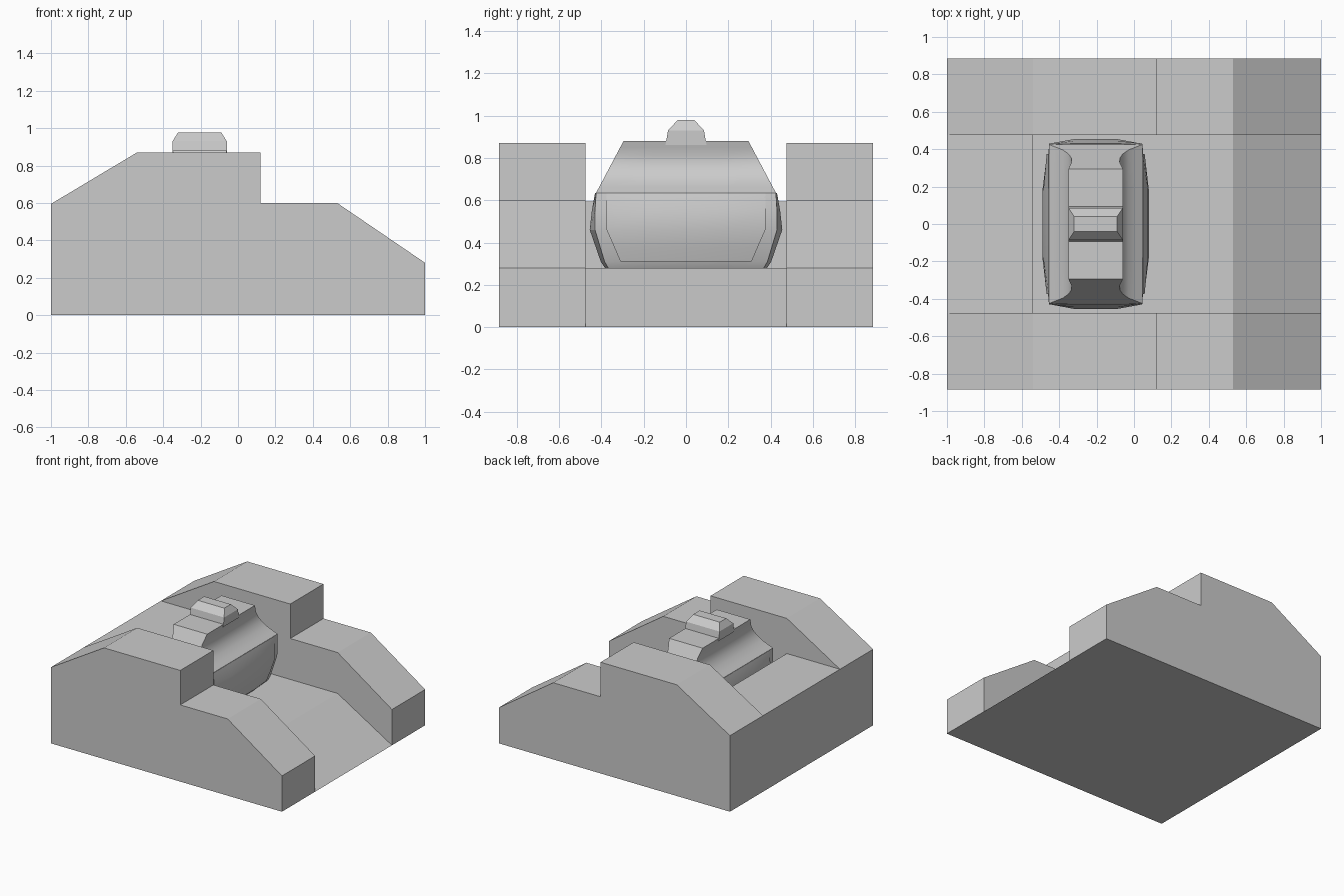
import bpy, bmesh, math

if "Cube" in bpy.data.objects:
    bpy.data.objects.remove(bpy.data.objects["Cube"])

CX = -0.205  # centre of the pod along x


def make(name, verts, faces, smooth=None):
    me = bpy.data.meshes.new(name)
    bm = bmesh.new()
    vs = [bm.verts.new(v) for v in verts]
    for f in faces:
        bm.faces.new([vs[i] for i in f])
    bmesh.ops.recalc_face_normals(bm, faces=bm.faces)
    bm.to_mesh(me)
    bm.free()
    ob = bpy.data.objects.new(name, me)
    bpy.context.collection.objects.link(ob)
    if smooth:
        bpy.ops.object.select_all(action='DESELECT')
        ob.select_set(True)
        bpy.context.view_layer.objects.active = ob
        bpy.ops.object.shade_smooth_by_angle(angle=math.radians(smooth))
    return ob


def extrude_y(name, profile, y0, y1):
    n = len(profile)
    verts = [(x, y, z) for y in (y0, y1) for x, z in profile]
    faces = [range(n), range(n, 2 * n)]
    faces += [(i, (i + 1) % n, n + (i + 1) % n, n + i) for i in range(n)]
    return make(name, verts, faces)


def loft(name, levels, smooth=None):
    """levels: (z, half x, half y, bulge x, bulge y), stacked upwards"""
    verts = []
    for z, hx, hy, bx, by in levels:
        q = [(hx, -hy), (hx + bx, -hy * .47), (hx + bx, hy * .47), (hx, hy),
             (hx * .45, hy + by), (-hx * .45, hy + by)]
        verts += [(CX + s * x, s * y, z) for s in (1, -1) for x, y in q]
    n = 12
    faces = [range(n), range(len(verts) - n, len(verts))]
    for k in range(len(levels) - 1):
        a = k * n
        faces += [(a + i, a + (i + 1) % n, a + n + (i + 1) % n, a + n + i)
                  for i in range(n)]
    return make(name, verts, faces, smooth)


# stepped side walls
wall = [(-1, 0), (1, 0), (1, .28), (.53, .6), (.12, .6), (.12, .87),
        (-.54, .87), (-1, .595)]
for side, label in ((-1, "front"), (1, "back")):
    extrude_y(label + "_wall", wall, side * .475, side * .885)

# channel between the walls: rear deck, floor and ramp
extrude_y("channel_floor", [(-1, 0), (1, 0), (.53, .28), (-.54, .28),
                            (-.54, .595), (-1, .595)], -.475, .475)

# lower tub of the pod
loft("pod_tub", [(.275, .2, .365, .015, .015), (.31, .215, .385, .02, .018),
                 (.46, .243, .43, .024, .025), (.55, .248, .43, .022, .015),
                 (.635, .25, .425, 0, .005)], 20)

# raised panels on both long faces
loft("pod_panels", [(.31, .235, .31, .016, 0), (.38, .25, .34, .02, 0),
                    (.46, .26, .375, .025, 0), (.55, .262, .375, .018, 0),
                    (.634, .252, .375, 0, 0)], 30)

# upper hood with a pinched waist
loft("pod_hood", [(z, hx, .295 + (.88 - z) * .53, 0, 0) for z, hx in
                  ((.635, .25), (.66, .215), (.69, .175), (.73, .145),
                   (.77, .13), (.81, .128), (.85, .138), (.88, .145))], 30)

# top knob
loft("pod_knob", [(.86, .145, .097, 0, 0), (.93, .145, .085, 0, 0),
                  (.978, .115, .04, 0, 0)])
